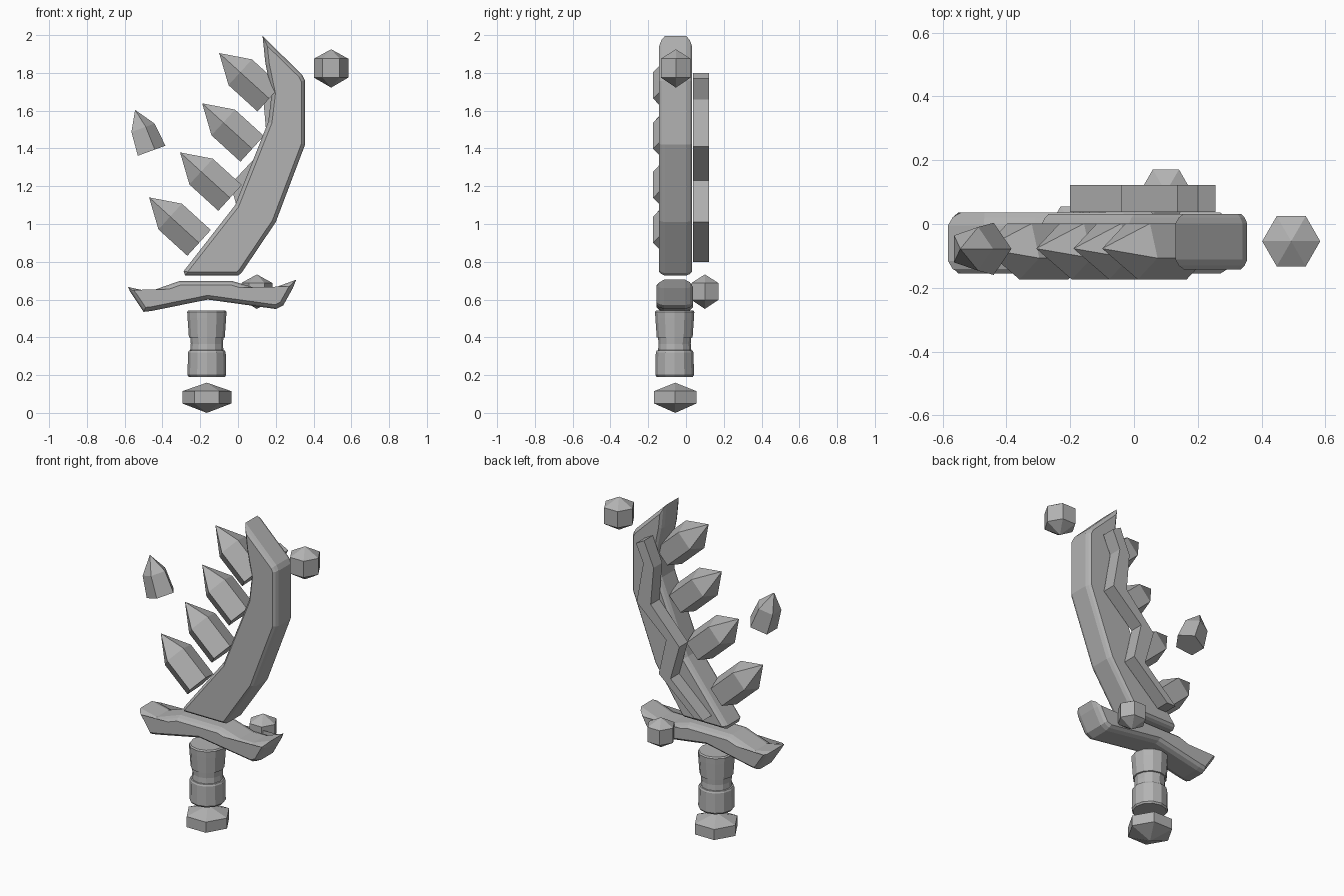
import bpy, bmesh
from math import cos, sin, pi, radians
from mathutils import Matrix, Vector

if "Cube" in bpy.data.objects:
    bpy.data.objects.remove(bpy.data.objects["Cube"], do_unlink=True)

grey = bpy.data.materials.new("plain_grey")
grey.use_nodes = True
colour = (0.45, 0.45, 0.45, 1)
grey.diffuse_color = colour
grey.node_tree.nodes["Principled BSDF"].inputs["Base Color"].default_value = colour


def finish(name, bm):
    bmesh.ops.recalc_face_normals(bm, faces=bm.faces)
    mesh = bpy.data.meshes.new(name)
    bm.to_mesh(mesh)
    bm.free()
    mesh.materials.append(grey)
    obj = bpy.data.objects.new(name, mesh)
    bpy.context.collection.objects.link(obj)
    return obj


def lathe(name, profile, sides, location, tilt=0, phase=0):
    """Faceted solid from (radius, height) rings, tilted about the y axis."""
    bm = bmesh.new()
    rings = []
    for radius, height in profile:
        if radius == 0:
            rings.append([bm.verts.new((0, 0, height))] * sides)
        else:
            rings.append([bm.verts.new((radius * cos(phase + 2 * pi * i / sides),
                                        radius * sin(phase + 2 * pi * i / sides), height))
                          for i in range(sides)])
    for low, high in zip(rings, rings[1:]):
        for i in range(sides):
            j = (i + 1) % sides
            corners = list(dict.fromkeys((low[i], low[j], high[j], high[i])))
            bm.faces.new(corners)
    for ring, (radius, _) in ((rings[0], profile[0]), (rings[-1], profile[-1])):
        if radius:
            bm.faces.new(ring)
    bm.transform(Matrix.Translation(location) @ Matrix.Rotation(tilt, 4, "Y"))
    return finish(name, bm)


def slab(name, outline, y_centre, half, chamfers=()):
    """Front outline extruded along y; chamfers are (inset, depth) steps per side."""
    bm = bmesh.new()
    core = half - sum(depth for _, depth in chamfers)
    front = bm.faces.new([bm.verts.new((x, y_centre - core, z)) for x, z in outline])
    result = bmesh.ops.extrude_face_region(bm, geom=[front], use_keep_orig=True)
    back = next(g for g in result["geom"] if isinstance(g, bmesh.types.BMFace))
    for v in back.verts:
        v.co.y = y_centre + core
    bmesh.ops.recalc_face_normals(bm, faces=bm.faces)
    for cap in (front, back):
        for inset, depth in chamfers:
            bmesh.ops.inset_region(bm, faces=[cap], thickness=inset, depth=depth,
                                   use_even_offset=True)
    return finish(name, bm)


# Curved blade
slab("blade", [(-.28, .727), (0, .727), (.018, .74), (.2, 1.01), (.355, 1.42),
               (.355, 1.76), (.34, 1.79), (.13, 1.995), (.145, 1.85), (.178, 1.69),
               (.16, 1.54), (-.015, 1.1), (-.288, .75)],
     -.055, .087, [(.008, .018), (.012, .012)])

# Winged guard
slab("guard", [(-.5, .535), (-.455, .54), (-.16, .6), (.2, .55), (.24, .57),
               (.29, .66), (.308, .705), (.185, .66), (.095, .66), (-.03, .698),
               (-.31, .698), (-.47, .642), (-.583, .667), (-.57, .64)],
     -.06, .096, [(.008, .025), (.014, .015)])

# Ridged grip and hexagonal pommel
lathe("grip", [(.095, .19), (.102, .2), (.1, .32), (.095, .33), (.088, .332),
               (.085, .365), (.088, .398), (.095, .4), (.102, .5), (.104, .535), (.098, .543)],
      12, (-.165, -.06, 0))
lathe("pommel", [(0, 0), (.13, .05), (.13, .115), (0, .16)], 6, (-.165, -.057, 0))

# Loose gems
for name, place, size in (("floating_gem", (.493, -.054, 1.825), 1),
                          ("guard_gem", (.1, .1, .643), .9)):
    lathe(name, [(0, -.103 * size), (.091 * size, -.05 * size),
                 (.091 * size, .05 * size), (0, .1 * size)], 6, place)

# Row of crystal spikes and one drifting free
crystal = [(.097, 0), (.097, .207), (0, .358)]
for i, (x, z) in enumerate([(-.206, .9), (-.042, 1.138), (.075, 1.398), (.165, 1.664)]):
    lathe("spike_%d" % (i + 1), crystal, 5, (x, -.077, z), radians(-47.7), -pi / 2)
lathe("floating_spike", [(.086, 0), (.072, .13), (0, .233)], 5,
      (-.465, -.078, 1.385), radians(-20), radians(-72))

# Zigzag bolt along the back
slab("bolt", [(.2, 1.8), (.135, 1.65), (.155, 1.42), (-.04, 1.21), (.02, 1.0),
              (-.2, .8), (-.14, .8), (.1, 1.01), (.05, 1.23), (.25, 1.41),
              (.205, 1.66), (.255, 1.77)], .08, .042)
